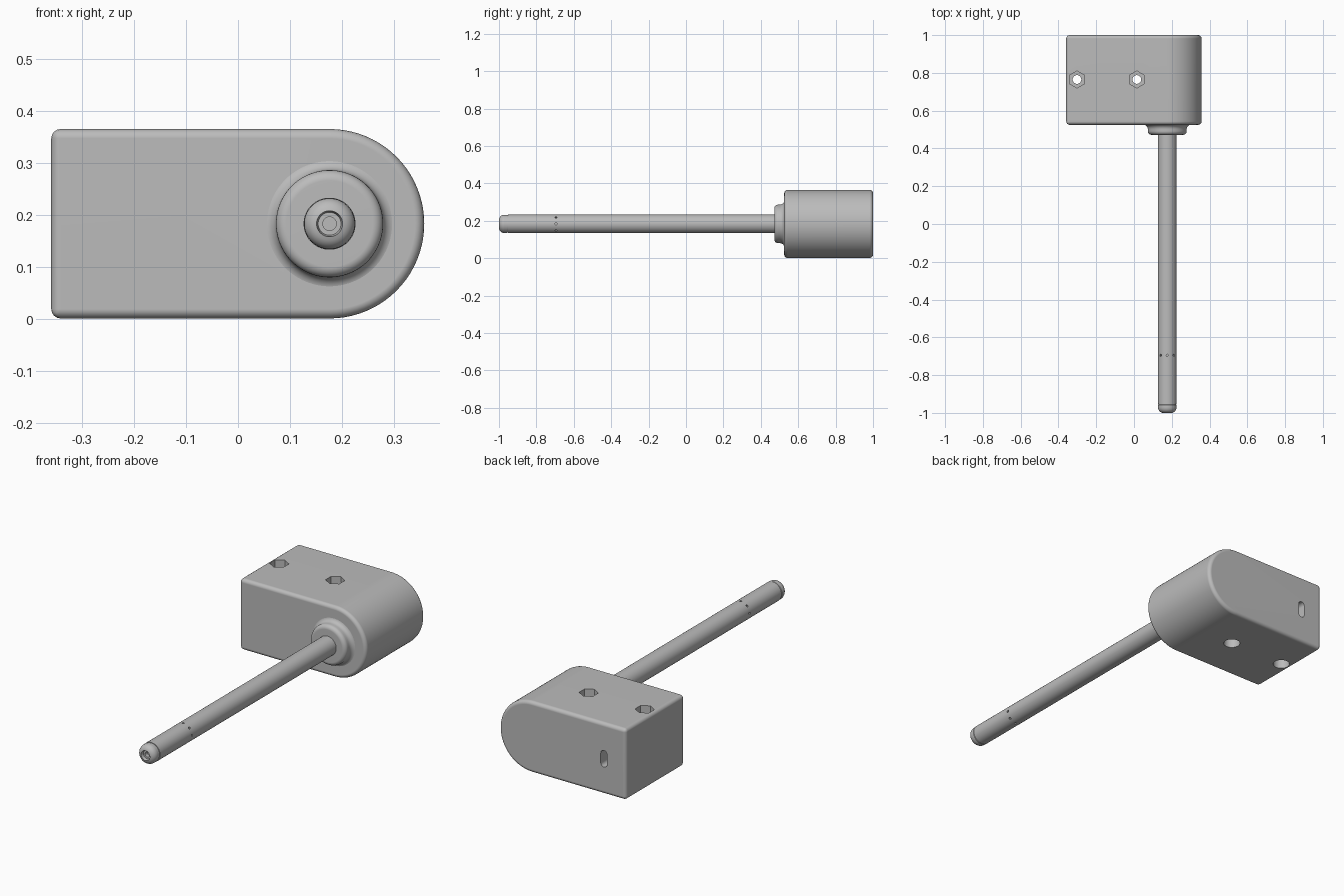
import bpy, bmesh, math
from mathutils import Matrix, Vector

old = bpy.data.objects.get("Cube")
if old:
    bpy.data.objects.remove(old, do_unlink=True)

grey = bpy.data.materials.new("plain grey")
grey.use_nodes = True
colour = (0.5, 0.5, 0.5, 1)
grey.diffuse_color = colour
grey.node_tree.nodes["Principled BSDF"].inputs["Base Color"].default_value = colour

AXIS_X, AXIS_Z, ROUND = 0.176, 0.183, 0.182
TURN_Y = Matrix.Rotation(math.pi / 2, 4, 'X')


def finish(bm, name):
    bmesh.ops.recalc_face_normals(bm, faces=bm.faces)
    me = bpy.data.meshes.new(name)
    bm.to_mesh(me)
    bm.free()
    ob = bpy.data.objects.new(name, me)
    bpy.context.collection.objects.link(ob)
    me.materials.append(grey)
    return ob


def activate(ob):
    bpy.ops.object.select_all(action='DESELECT')
    ob.select_set(True)
    bpy.context.view_layer.objects.active = ob


def smooth(ob):
    activate(ob)
    bpy.ops.object.shade_smooth_by_angle(angle=math.radians(32))
    mod = ob.modifiers.new("even shading", 'WEIGHTED_NORMAL')
    mod.keep_sharp = True


def cut(ob, cutter):
    activate(ob)
    mod = ob.modifiers.new("cut", 'BOOLEAN')
    mod.object, mod.operation, mod.solver = cutter, 'DIFFERENCE', 'EXACT'
    bpy.ops.object.modifier_apply(modifier=mod.name)
    bpy.data.objects.remove(cutter, do_unlink=True)


def prism(bm, sides, radius, depth, matrix):
    bmesh.ops.create_cone(bm, cap_ends=True, segments=sides, radius1=radius,
                          radius2=radius, depth=depth, matrix=matrix)


def extrude_y(name, outline, y0, y1, bevel=0):
    """Solid from an (x, z) outline swept along y."""
    bm = bmesh.new()
    face = bm.faces.new([bm.verts.new((x, y0, z)) for x, z in outline])
    new = bmesh.ops.extrude_face_region(bm, geom=[face])["geom"]
    bmesh.ops.translate(bm, vec=(0, y1 - y0, 0),
                        verts=[v for v in new if isinstance(v, bmesh.types.BMVert)])
    bmesh.ops.recalc_face_normals(bm, faces=bm.faces)
    if bevel:
        edges = [e for e in bm.edges if e.calc_face_angle() > 0.6]
        bmesh.ops.bevel(bm, geom=edges, offset=bevel, segments=4,
                        profile=0.5, affect='EDGES')
    return finish(bm, name)


def lathe(name, profile, sides=48):
    """Closed solid from (radius, y) points, turned about the rod axis."""
    bm = bmesh.new()
    rings = []
    for r, y in profile:
        rings.append([bm.verts.new((AXIS_X + r * math.cos(a), y, AXIS_Z + r * math.sin(a)))
                      for a in (math.tau * (i + 0.5) / sides for i in range(sides))])
    for a, b in zip(rings, rings[1:]):
        for i in range(sides):
            j = (i + 1) % sides
            bm.faces.new((a[i], a[j], b[j], b[i]))
    bm.faces.new(rings[0])
    bm.faces.new(rings[-1])
    return finish(bm, name)


def arc(cr, cy, radius, start, end, steps=6):
    angles = [math.radians(start + (end - start) * i / steps) for i in range(steps + 1)]
    return [(cr + radius * math.cos(a), cy + radius * math.sin(a)) for a in angles]


# Housing: square at one end, half round at the other
outline = [(-0.359, 0.001), (-0.359, 0.365)]
outline += arc(AXIS_X, AXIS_Z, ROUND, 90, -90, 40)
housing = extrude_y("housing", outline, 0.525, 1.0, 0.018)

# Screw holes: nut pocket on top, shaft through, round recess below
for x in (-0.302, 0.015):
    for sides, radius, z0, z1 in ((32, 0.023, -0.1, 0.5), (6, 0.045, 0.3, 0.5),
                                  (32, 0.04, -0.1, 0.06)):
        bm = bmesh.new()
        prism(bm, sides, radius, z1 - z0, Matrix.Translation((x, 0.765, (z0 + z1) / 2)))
        cut(housing, finish(bm, "hole_cutter"))

# Rounded socket in the back
sx, half, r = -0.235, 0.025, 0.018
slot = arc(sx, AXIS_Z + half, r, 0, 180) + arc(sx, AXIS_Z - half, r, 180, 360)
cut(housing, extrude_y("socket_cutter", slot, 0.95, 1.1))
smooth(housing)

# Collar with rounded lip and a fillet onto the housing
collar = lathe("collar", [(0.04, 0.472)] + arc(0.083, 0.492, 0.02, -90, 0)
               + arc(0.127, 0.502, 0.024, 180, 90) + [(0.127, 0.535)], 64)
smooth(collar)

# Rod with a ring of eight tiny vents
rod = lathe("rod", [(0.05, -0.953), (0.05, -0.72), (0.05, -0.67), (0.05, 0.48)])
bm = bmesh.new()
for i in range(8):
    a = math.tau * i / 8
    way = Vector((math.cos(a), 0, math.sin(a)))
    turn = way.to_track_quat('Z', 'Y').to_matrix().to_4x4()
    place = Vector((AXIS_X, -0.695, AXIS_Z)) + way * 0.05
    prism(bm, 10, 0.006, 0.03, Matrix.Translation(place) @ turn)
cut(rod, finish(bm, "vent_cutter"))
smooth(rod)

# Rounded tip with a seam groove and a countersunk opening
tip = lathe("rod_tip", [(0.047, -0.948), (0.047, -0.956), (0.049, -0.958), (0.049, -0.972)]
            + arc(0.021, -0.972, 0.028, 0, -80)
            + [(0.025, -1.0), (0.022, -0.985), (0.013, -0.985), (0.013, -0.965)])
smooth(tip)
